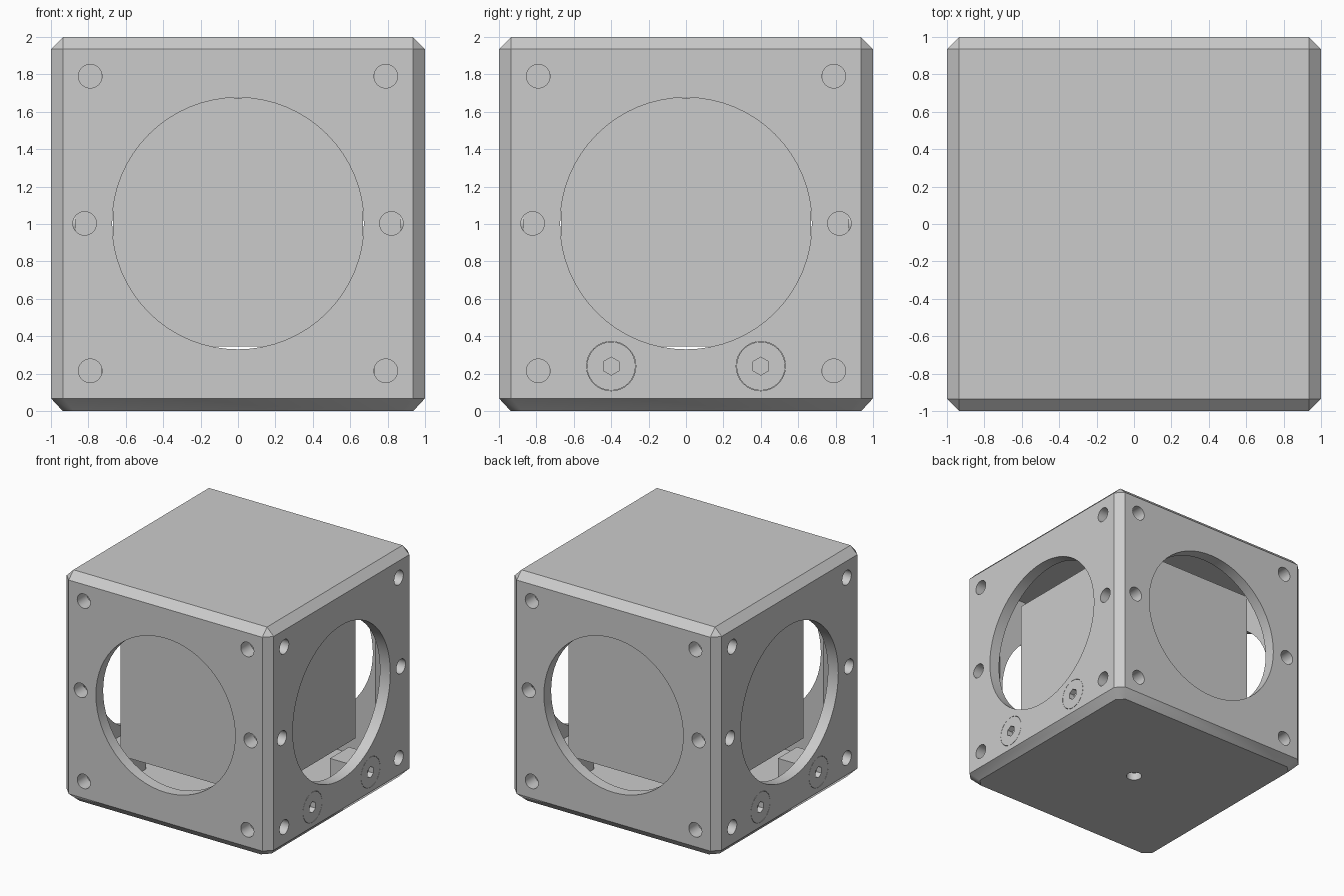
import bpy, bmesh
from math import radians, pi
from mathutils import Matrix, Vector

if "Cube" in bpy.data.objects:
    bpy.data.objects.remove(bpy.data.objects["Cube"])


def finish(name, bm):
    bmesh.ops.recalc_face_normals(bm, faces=bm.faces)
    me = bpy.data.meshes.new(name)
    bm.to_mesh(me)
    bm.free()
    ob = bpy.data.objects.new(name, me)
    bpy.context.collection.objects.link(ob)
    return ob


def add_box(bm, lo, hi):
    lo, hi = Vector(lo), Vector(hi)
    m = Matrix.Translation((lo + hi) / 2) @ Matrix.Diagonal((*(hi - lo), 1))
    return bmesh.ops.create_cube(bm, size=1, matrix=m)["verts"]


def add_cyl(bm, r, a, b, segs=32, r2=None):
    """Cylinder (or cone) running from point a to point b."""
    a, b = Vector(a), Vector(b)
    d = b - a
    m = Matrix.Translation((a + b) / 2) @ d.to_track_quat('Z', 'Y').to_matrix().to_4x4()
    bmesh.ops.create_cone(bm, cap_ends=True, segments=segs, radius1=r,
                          radius2=r if r2 is None else r2, depth=d.length, matrix=m)


def bevel(bm, width, test, segs=1):
    edges = [e for e in bm.edges if test(*(v.co for v in e.verts))]
    bmesh.ops.bevel(bm, geom=edges, offset=width, segments=segs,
                    profile=0.5, affect='EDGES')


def cut(ob, cutter):
    mod = ob.modifiers.new("cut", 'BOOLEAN')
    mod.operation, mod.solver, mod.object = 'DIFFERENCE', 'EXACT', cutter
    bpy.ops.object.select_all(action='DESELECT')
    bpy.context.view_layer.objects.active = ob
    ob.select_set(True)
    bpy.ops.object.modifier_apply(modifier=mod.name)
    bpy.data.objects.remove(cutter)


def smooth(ob, angle=35):
    bpy.ops.object.select_all(action='DESELECT')
    bpy.context.view_layer.objects.active = ob
    ob.select_set(True)
    bpy.ops.object.shade_smooth_by_angle(angle=radians(angle))


Z_BASE = 0.068   # seam between base plate and shell
CHAMFER = 0.065
PIN_R = 0.063
BOLTS = [(s, y) for s in (-1, 1) for y in (-0.4, 0.4)]

# Outer shell: chamfered box, open at the bottom
bm = bmesh.new()
add_box(bm, (-1, -1, Z_BASE), (1, 1, 2))
bevel(bm, CHAMFER, lambda p, q: max(p.z, q.z) > 1)
shell = finish("outer_shell", bm)

# Hollow inside, with thickened vertical corners
bm = bmesh.new()
add_box(bm, (-0.9, -0.9, -0.1), (0.9, 0.9, 1.9))
bevel(bm, 0.2, lambda p, q: abs(p.z - q.z) > 1)
cut(shell, finish("cavity_cutter", bm))

# Round windows through both pairs of walls
for axis in (Vector((1, 0, 0)), Vector((0, 1, 0))):
    bm = bmesh.new()
    c = Vector((0, 0, 1.003))
    add_cyl(bm, 0.673, c - axis * 1.2, c + axis * 1.2, 64)
    cut(shell, finish("window_cutter", bm))

# Six small pin holes in each wall
bm = bmesh.new()
for k in range(4):
    rot = Matrix.Rotation(k * pi / 2, 3, 'Z')
    for s in (-1, 1):
        for x, z in ((0.79, 1.79), (0.82, 1.003), (0.79, 0.215)):
            add_cyl(bm, PIN_R, rot @ Vector((s * x, -1.1, z)),
                    rot @ Vector((s * x, -0.87, z)))
cut(shell, finish("pin_hole_cutter", bm))

# Seats for the bolt heads
bm = bmesh.new()
for s, y in BOLTS:
    add_cyl(bm, 0.132, (s * 1.1, y, 0.24), (s * 0.93, y, 0.24))
cut(shell, finish("bolt_seat_cutter", bm))
smooth(shell)

# Base plate with chamfered lower edge and a central hole
bm = bmesh.new()
add_box(bm, (-1, -1, 0), (1, 1, Z_BASE))
bevel(bm, CHAMFER, lambda p, q: abs(p.z - q.z) > 0.01)
for v in bm.verts:
    if v.co.z < 0.01:
        v.co.x *= 0.937
        v.co.y *= 0.937
base = finish("base_plate", bm)
bm = bmesh.new()
add_cyl(bm, PIN_R, (0, 0, -0.1), (0, 0, 0.2))
cut(base, finish("base_hole_cutter", bm))
smooth(base)

# Flush bolt heads with hexagonal sockets and shanks
for i, (s, y) in enumerate(BOLTS):
    bm = bmesh.new()
    add_cyl(bm, 0.13, (s * 0.93, y, 0.24), (s * 1.0, y, 0.24))
    bolt = finish(f"bolt_head_{i + 1}", bm)
    bm = bmesh.new()
    add_cyl(bm, 0.048, (s * 0.95, y, 0.24), (s * 1.1, y, 0.24), 6)
    cut(bolt, finish("socket_cutter", bm))
    smooth(bolt)

# Mounting brackets on the base that take the bolts
bm = bmesh.new()
for s, y in BOLTS:
    vs = add_box(bm, (0.7 * s - 0.2 * (s < 0), y - 0.13, Z_BASE),
                 (0.7 * s + 0.2 * (s > 0), y + 0.13, 0.33))
finish("mounting_brackets", bm)

# Solid cube held inside the shell
bm = bmesh.new()
add_box(bm, (-0.667, -0.667, 0.345), (0.667, 0.667, 1.675))
finish("inner_cube", bm)
